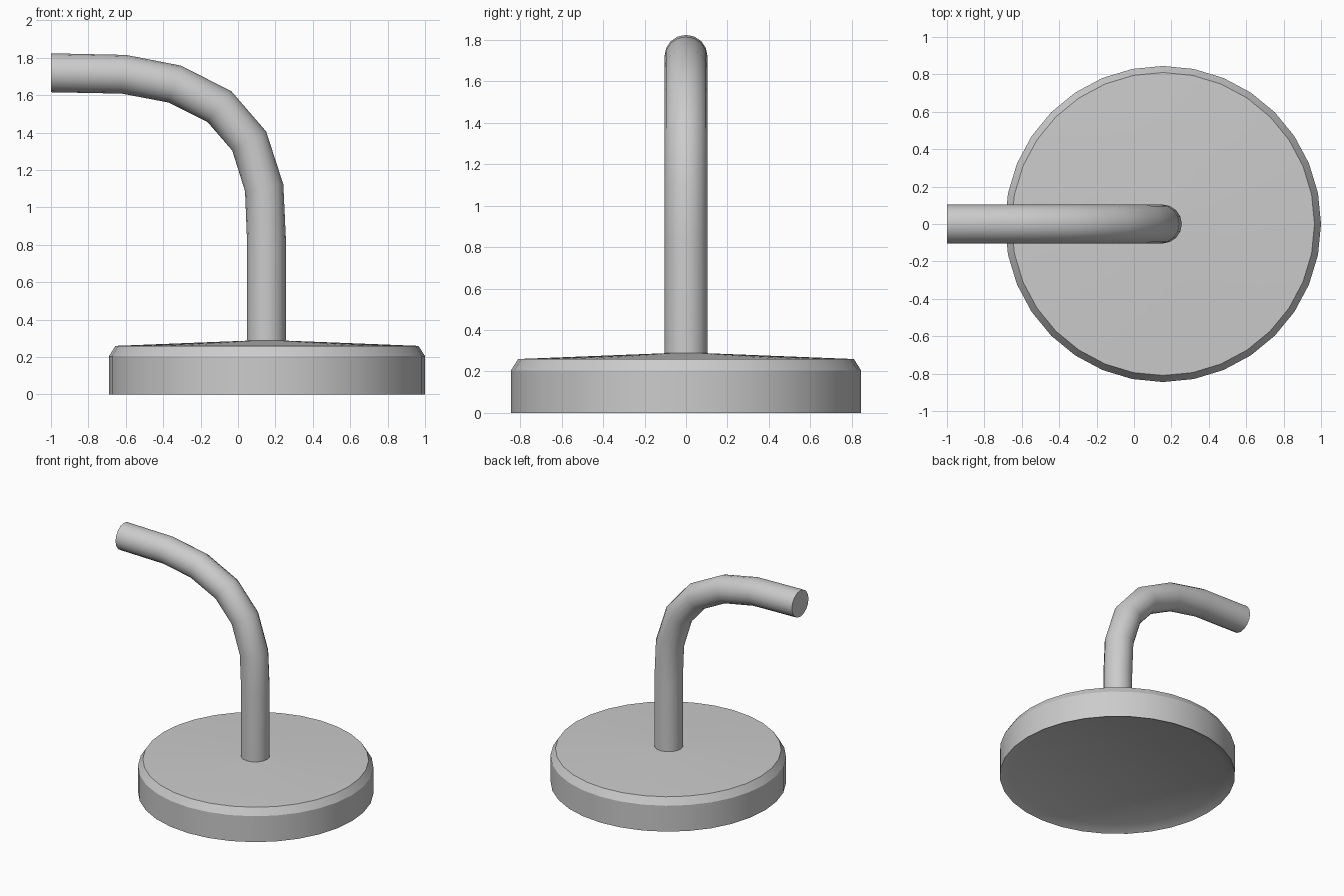
import bpy
import bmesh
from math import cos, sin, tau, radians
from mathutils import Vector

if "Cube" in bpy.data.objects:
    bpy.data.objects.remove(bpy.data.objects["Cube"])

CX = 0.155  # axis of the base and upright pipe


def finish(name, bm, angle):
    bmesh.ops.recalc_face_normals(bm, faces=bm.faces)
    me = bpy.data.meshes.new(name)
    bm.to_mesh(me)
    bm.free()
    ob = bpy.data.objects.new(name, me)
    bpy.context.collection.objects.link(ob)
    bpy.ops.object.select_all(action='DESELECT')
    ob.select_set(True)
    bpy.context.view_layer.objects.active = ob
    bpy.ops.object.shade_smooth_by_angle(angle=radians(angle))
    return ob


def skin(bm, rings):
    # Bridge consecutive vertex rings and cap both ends
    n = len(rings[0])
    for a, b in zip(rings, rings[1:]):
        for i in range(n):
            j = (i + 1) % n
            bm.faces.new((a[i], a[j], b[j], b[i]))
    bm.faces.new(rings[0])
    bm.faces.new(rings[-1])


# Round base: recessed underside, straight wall, bevel, gently conical top
bm = bmesh.new()
profile = [(0.773, 0.035), (0.845, 0), (0.845, 0.205), (0.81, 0.26), (0.10, 0.288)]
skin(bm, [[bm.verts.new((CX + r * cos(tau * i / 32), r * sin(tau * i / 32), z))
           for i in range(32)] for r, z in profile])
finish("round_base", bm, 30)

# Bent pipe: mitred rings along a path in the xz plane
path = [Vector((x, 0, z)) for x, z in [
    (CX - 0.003, 0.27), (CX - 0.003, 0.83), (0.14, 1.105), (0.06, 1.355),
    (-0.10, 1.54), (-0.34, 1.66), (-0.61, 1.712), (-1.0, 1.72)]]
bm = bmesh.new()
rings = []
for k, p in enumerate(path):
    d_in = (p - path[max(k - 1, 0)]).normalized()
    d_out = (path[min(k + 1, len(path) - 1)] - p).normalized()
    t = (d_in + d_out).normalized()
    if k == len(path) - 1:
        t = Vector((-1, 0, 0))  # end is cut square to x
    side = Vector((t.z, 0, -t.x))
    rings.append([bm.verts.new(p + 0.104 * (side * cos(tau * i / 16)
                  + Vector((0, 1, 0)) * sin(tau * i / 16))) for i in range(16)])
skin(bm, rings)
finish("bent_pipe", bm, 35)
